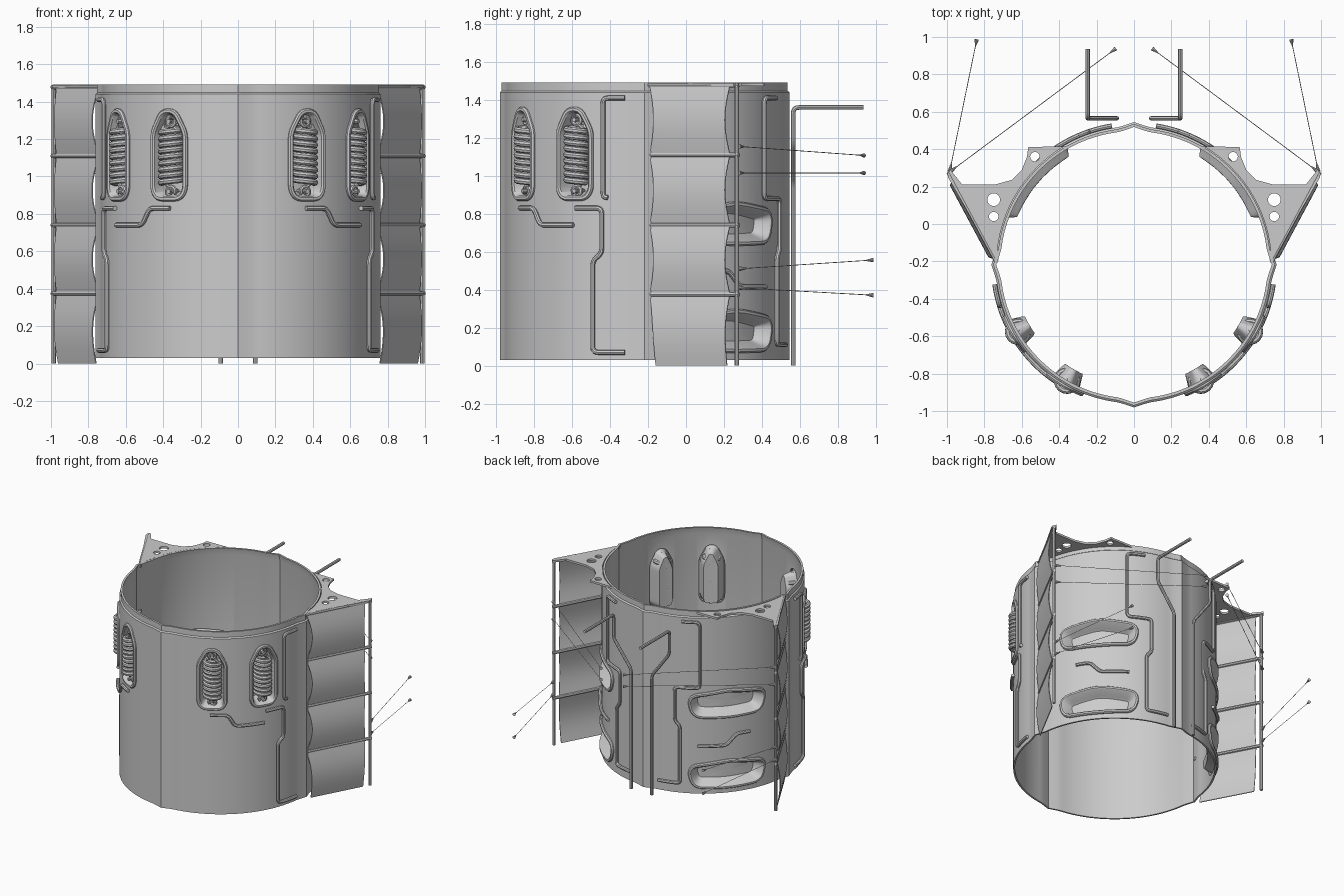
import bpy, bmesh
from math import sin, cos, pi, radians, degrees
from mathutils import Vector as V

if "Cube" in bpy.data.objects:
    bpy.data.objects.remove(bpy.data.objects["Cube"])

CY, R = -0.218, 0.74          # tank axis and wall radius


def polar(deg, r, z):
    a = radians(deg)
    return V((r * cos(a), CY + r * sin(a), z))


def mesh_obj(name, bm):
    bmesh.ops.recalc_face_normals(bm, faces=bm.faces)
    me = bpy.data.meshes.new(name)
    bm.to_mesh(me)
    bm.free()
    ob = bpy.data.objects.new(name, me)
    bpy.context.collection.objects.link(ob)
    return ob


def rounded(pts, rad, closed=False, n=5):
    """Replace each corner by a small curve."""
    pts = [V(p) for p in pts]
    out, m = [], len(pts)
    for i, p in enumerate(pts):
        if not closed and i in (0, m - 1):
            out.append(p)
            continue
        a, b = pts[i - 1] - p, pts[(i + 1) % m] - p
        pa = p + a.normalized() * min(rad, a.length * .45)
        pb = p + b.normalized() * min(rad, b.length * .45)
        for k in range(n + 1):
            t = k / n
            out.append(pa * (1 - t) ** 2 + p * 2 * t * (1 - t) + pb * t * t)
    return out


def dense(pts, step, closed=False):
    out = []
    for i in range(len(pts) if closed else len(pts) - 1):
        a, b = pts[i], pts[(i + 1) % len(pts)]
        n = max(1, int((b - a).length / step + .5))
        out += [a.lerp(b, k / n) for k in range(n)]
    return out if closed else out + [pts[-1]]


def tube(name, pts, rad, res=2):
    cu = bpy.data.curves.new(name, 'CURVE')
    cu.dimensions, cu.bevel_depth, cu.bevel_resolution, cu.use_fill_caps = '3D', rad, res, True
    sp = cu.splines.new('POLY')
    sp.points.add(len(pts) - 1)
    for q, p in zip(sp.points, pts):
        q.co = (*p, 1)
    ob = bpy.data.objects.new(name, cu)
    bpy.context.collection.objects.link(ob)
    return ob


def wall_pipe(name, path, side):
    """Pipe following the tank wall, path in (degrees, z)."""
    k = radians(1) * .75
    flat = dense(rounded([(a * k, z) for a, z in path], .03), .03)
    pts = [polar(s / k, .752, z) for s, z in flat]
    tube(name, [(p.x * side, p.y, p.z) for p in pts], .013)


def cone(name, a, b, ra, rb=0.002):
    a, b = V(a), V(b)
    bm = bmesh.new()
    bmesh.ops.create_cone(bm, cap_ends=True, segments=10, radius1=ra, radius2=rb, depth=(b - a).length)
    ob = mesh_obj(name, bm)
    ob.rotation_euler = (b - a).to_track_quat('Z', 'Y').to_euler()
    ob.location = (a + b) / 2


def loft(bm, outline, ang, zc, side, rings, cap_start=False):
    """Rings of (offset, scale, radius) around an outline wrapped on the wall."""
    loops, n = [], len(outline)
    for off, sc, r in rings:
        loop = []
        for i, p in enumerate(outline):
            d = outline[(i + 1) % n] - outline[i - 1]
            q = (p + V((d.y, -d.x)).normalized() * off) * sc
            w = polar(ang + degrees(q.x / R), r, zc + q.y)
            loop.append(bm.verts.new((w.x * side, w.y, w.z)))
        loops.append(loop)
    for a, b in zip(loops, loops[1:]):
        for i in range(n):
            bm.faces.new((a[i], a[(i + 1) % n], b[(i + 1) % n], b[i]))
    bm.faces.new(loops[-1])
    if cap_start:
        bm.faces.new(loops[0])


# Tank shell with four pointed seams
bm = bmesh.new()
profile = [(0, .03), (0, 1.44), (-.01, 1.448), (-.01, 1.492), (-.026, 1.492), (-.013, 1.44), (-.013, .03)]
N, cols = 240, []
for i in range(N):
    a = i * 360 / N
    d = abs((a + 45) % 90 - 45)
    r = R + .023 * max(0, 1 - d / 7.5) ** 1.5
    cols.append([bm.verts.new(polar(a, r + o, z)) for o, z in profile])
for i in range(N):
    a, b = cols[i], cols[(i + 1) % N]
    for j in range(len(profile)):
        k = (j + 1) % len(profile)
        bm.faces.new((a[j], b[j], b[k], a[k]))
shell = mesh_obj("tank_shell", bm)

# Recessed pockets: spring housings in front, long slots behind
housing = dense(rounded([(-.06, -.225), (.06, -.225), (.085, -.19), (.085, .11), (.03, .215), (-.03, .215),
                         (-.085, .11), (-.085, -.19)], .03, True), .03, True)
slot = dense(rounded([(-.25, -.085), (0, -.092), (.25, -.085), (.28, .05), (0, .09), (-.28, .05)], .06, True), .03, True)
cut = bmesh.new()
pockets = [("spring_housing", -60, 1.12, housing, .645, .025), ("spring_housing", -30, 1.12, housing, .645, .025),
           ("rear_slot", 40.5, .75, slot, .675, .035), ("rear_slot", 40.5, .185, slot, .675, .035)]
for side in (1, -1):
    for name, ang, zc, outline, floor, inset in pockets:
        bm = bmesh.new()
        loft(bm, outline, ang, zc, side, [
            (.028, 1, .734), (.028, 1, .748), (.021, 1, .757), (.008, 1, .757), (0, 1, .749),
            (-inset * .7, 1, floor + .015), (-inset, 1, floor), (-inset, .6, floor), (-inset, .2, floor)])
        mesh_obj(name, bm)
        loft(cut, outline, ang, zc, side, [(.012, 1, .6), (.012, 1, .9)], True)
cutter = mesh_obj("pocket_cutter", cut)
cutter.hide_render = True
mod = shell.modifiers.new("pockets", 'BOOLEAN')
mod.operation, mod.solver, mod.object = 'DIFFERENCE', 'EXACT', cutter

A, B = V((.735, -.2, 0)), V((.986, .268, 0))     # fin: wall end and pole end
along, out = (B - A).normalized(), V((.88, -.475, 0))
heights = [0, .375, .74, 1.11, 1.478]

for side in (1, -1):
    def m(p):
        return V((p[0] * side, p[1], p[2]))

    # Coil springs with hooks and pins
    for ang in (-60, -30):
        c, t, o = polar(ang, .715, 0), polar(ang + 90, 1, 0) - V((0, CY, 0)), polar(ang, 1, 0) - V((0, CY, 0))
        turns, z0, z1 = 9, .965, 1.265
        pts = [c + (t * cos(k * pi / 9) + o * sin(k * pi / 9)) * .055 + V((0, 0, z0 + (z1 - z0) * k / (turns * 18)))
               for k in range(turns * 18 + 1)]
        tube("coil_spring", [m(p) for p in pts], .0165)
        for zc, s in ((1.295, -1), (.92, 1)):
            hook = [c + t * .025 * sin(k * pi / 8) + V((0, 0, zc - s * .025 * cos(k * pi / 8))) for k in range(14)]
            hook.append(c + t * .04 + V((0, 0, zc + s * .05)))
            tube("spring_hook", [m(p) for p in hook], .012)
            tube("spring_pin", [m(polar(ang, r, zc)) for r in (.645, .745)], .012)

    # Pipework on the wall
    wall_pipe("front_upper_pipe", [(-8, 1.41), (-17, 1.41), (-17, .89), (-15, .885)], side)
    wall_pipe("front_lower_pipe", [(-29, .83), (-17.5, .83), (-17.5, .59), (-21.3, .555), (-21.3, .07), (-8, .07)], side)
    wall_pipe("front_short_pipe", [(-61, .83), (-51, .83), (-47, .74), (-30, .74)], side)
    wall_pipe("rear_long_pipe", [(67, 1.41), (57, 1.41), (57, .88), (71, .88), (71, .61), (68, .57), (68, .11), (81, .11)], side)
    wall_pipe("rear_short_pipe", [(28, .5), (36, .5), (42, .415), (58, .415)], side)

    # Free-standing bent rear pipes
    tube("rear_standpipe", [m(p) for p in rounded(
        [(.092, .565, 0), (.092, .565, .96), (.248, .565, 1.17), (.248, .565, 1.36), (.248, .935, 1.36)], .03)], .012)

    # Fin pole, rods and billowing panels
    tube("fin_pole", [m(B), m(B + V((0, 0, 1.49)))], .012)
    for z in heights[1:]:
        up = V((0, 0, z))
        tube("fin_rod", [m(A + up), m(B + along * .012 + up)], .013)
    for s, (z0, z1) in enumerate(zip(heights, heights[1:])):
        bm = bmesh.new()
        rows = []
        for j in range(13):
            v = j / 12
            pull = .035 * ((1 - v ** 3) if s == 0 else sin(pi * v))
            row = []
            for i in range(9):
                u = i / 8
                p = (A + along * (.012 + pull)).lerp(B - along * (.04 + pull * .5), u)
                p += out * (.004 + .024 * sin(pi * v)) + V((0, 0, z0 + (z1 - z0) * v))
                row.append(bm.verts.new(m(p)))
            rows.append(row)
        for a, b in zip(rows, rows[1:]):
            for i in range(8):
                bm.faces.new((a[i], a[i + 1], b[i + 1], b[i]))
        panel = mesh_obj("fin_panel", bm)
        panel.modifiers.new("thickness", 'SOLIDIFY').thickness = .006

    # Perforated top bracket
    edge = [(.73, -.21), (.995, .25), (.985, .295), (.92, .212), (.74, .212), (.655, .235), (.6, .29), (.572, .36),
            (.565, .412), (.34, .415)] + [tuple(polar(a, .735, 0))[:2] for a in range(58, 2, -4)]
    holes = [(.75, .13, .034), (.75, .04, .025), (.53, .36, .025)]
    splines = [edge] + [[(x + r * cos(k * pi / 12), y + r * sin(k * pi / 12)) for k in range(24)] for x, y, r in holes]
    cu = bpy.data.curves.new("top_bracket", 'CURVE')
    cu.dimensions, cu.fill_mode, cu.extrude = '2D', 'BOTH', .008
    for loop in splines:
        sp = cu.splines.new('POLY')
        sp.points.add(len(loop) - 1)
        sp.use_cyclic_u = True
        for q, (x, y) in zip(sp.points, loop):
            q.co = (x * side, y, 0, 1)
    plate = bpy.data.objects.new("top_bracket", cu)
    bpy.context.collection.objects.link(plate)
    plate.location.z = 1.482

    # Guy cables with end fittings
    for z, end in ((1.155, (.115, .925, 1.108)), (1.015, (.115, .925, 1.015)),
                   (.51, (.845, .965, .555)), (.41, (.845, .965, .372))):
        a, e = m(B + V((0, .01, z))), m(end)
        d = (e - a).normalized()
        tube("cable", [a, e], .002, 0)
        cone("cable_clamp", a, a + d * .045, .013, .004)
        cone("cable_anchor", e + d * .022, e - d * .02, .012)

# Bake curves and modifiers, then smooth
bpy.ops.object.select_all(action='DESELECT')
for ob in bpy.data.objects:
    if ob != cutter:
        ob.select_set(True)
bpy.context.view_layer.objects.active = shell
bpy.ops.object.convert(target='MESH')
bpy.data.objects.remove(cutter)
bpy.ops.object.shade_smooth_by_angle(angle=radians(35))
